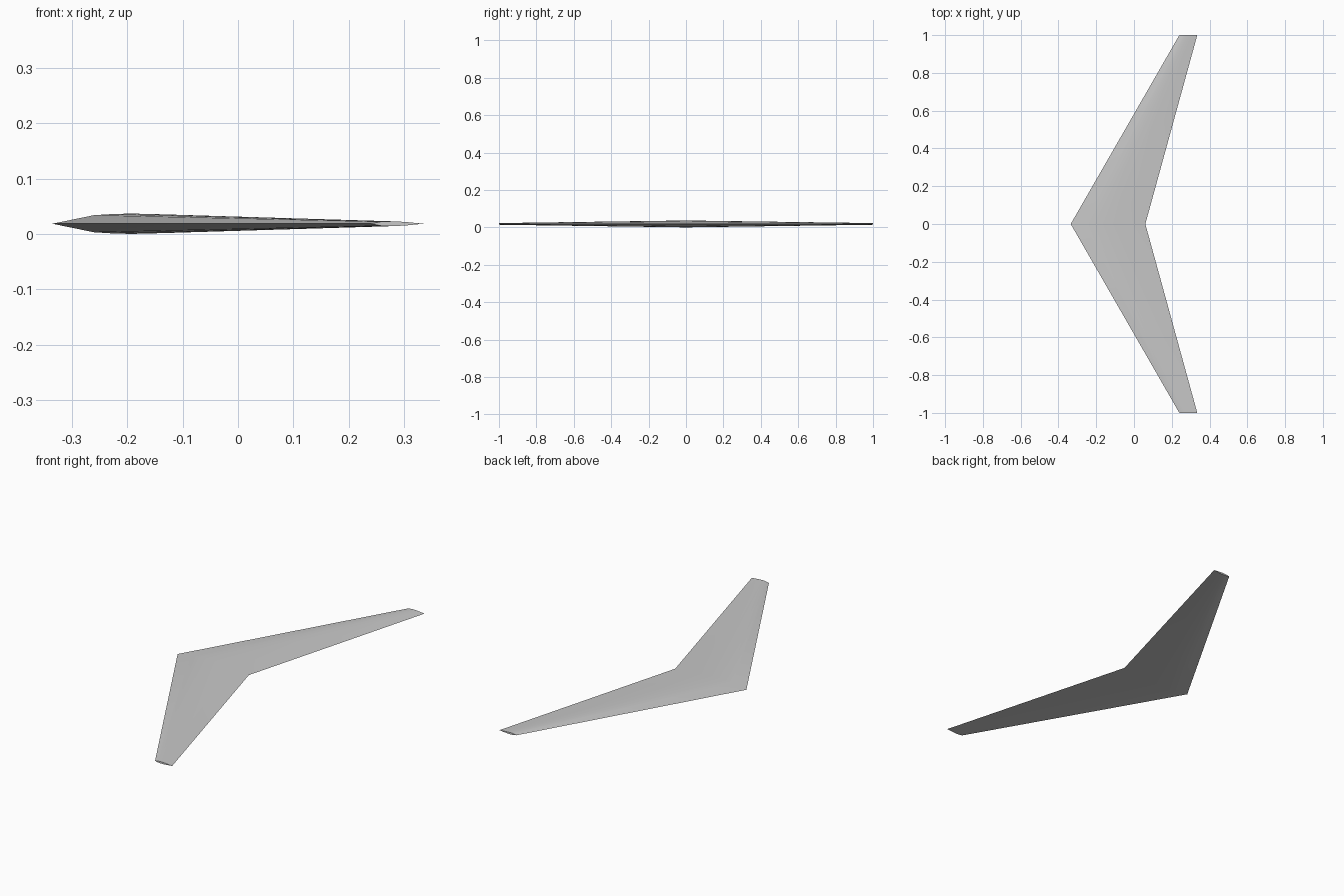
import bpy
import bmesh
import math

cube = bpy.data.objects.get("Cube")
if cube:
    bpy.data.objects.remove(cube, do_unlink=True)

# Plain grey skin
grey = bpy.data.materials.new("light_grey")
grey.use_nodes = True
colour = (0.58, 0.58, 0.58, 1)
grey.diffuse_color = colour
grey.node_tree.nodes["Principled BSDF"].inputs["Base Color"].default_value = colour

# Symmetric aerofoil as fractions of the chord: (station, half thickness)
UPPER = [(0, 0), (0.19, 0.039), (0.27, 0.044), (0.36, 0.0465), (0.5, 0.043), (0.7, 0.029), (1, 0)]
PROFILE = UPPER + [(s, -t) for s, t in UPPER[-2:0:-1]]
MID_Z = 0.0185


def section(bm, y, lead, trail):
    """Ring of vertices across the wing at span position y."""
    chord = trail - lead
    return [bm.verts.new((lead + s * chord, y, MID_Z + t * chord)) for s, t in PROFILE]


# Swept tapered wing: tip, root and opposite tip joined into one skin
bm = bmesh.new()
rings = [section(bm, -1, 0.24, 0.335),
         section(bm, 0, -0.335, 0.06),
         section(bm, 1, 0.24, 0.335)]
n = len(PROFILE)
for a, b in zip(rings, rings[1:]):
    for i in range(n):
        j = (i + 1) % n
        bm.faces.new((a[i], a[j], b[j], b[i]))

# Flat wing tips
bm.faces.new(rings[0])
bm.faces.new(rings[-1])
bmesh.ops.recalc_face_normals(bm, faces=bm.faces)

mesh = bpy.data.meshes.new("swept_wing")
bm.to_mesh(mesh)
bm.free()
mesh.materials.append(grey)
wing = bpy.data.objects.new("swept_wing", mesh)
bpy.context.collection.objects.link(wing)

# Smooth skin with crisp edges
bpy.ops.object.select_all(action="DESELECT")
wing.select_set(True)
bpy.context.view_layer.objects.active = wing
bpy.ops.object.shade_smooth_by_angle(angle=math.radians(30))
